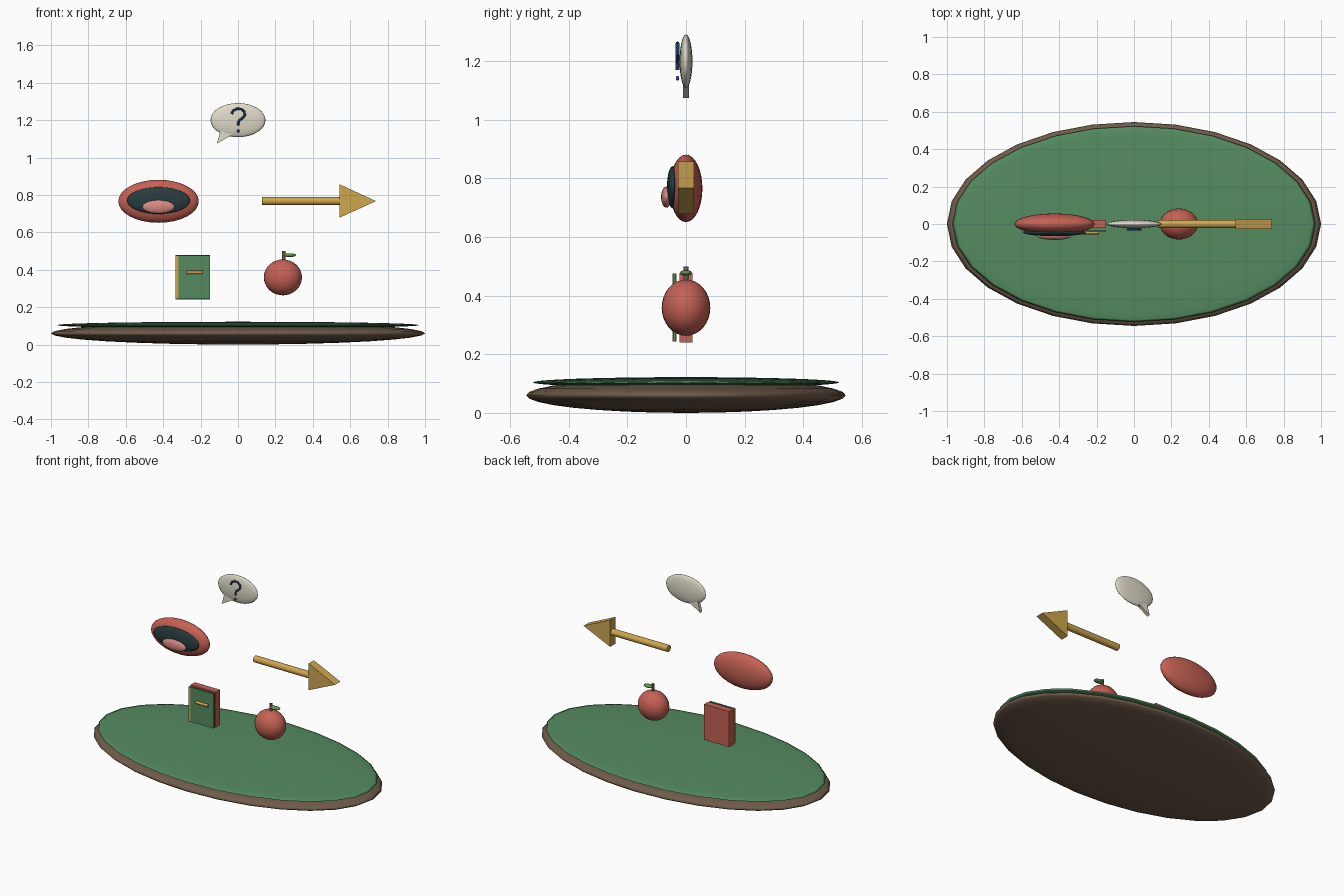
import bpy, bmesh, math

if "Cube" in bpy.data.objects:
    bpy.data.objects.remove(bpy.data.objects["Cube"])


def mat(name, rgb):
    m = bpy.data.materials.new(name)
    m.diffuse_color = (*rgb, 1)
    m.use_nodes = True
    m.node_tree.nodes["Principled BSDF"].inputs["Base Color"].default_value = m.diffuse_color
    return m


BROWN = mat("earth", (0.16, 0.105, 0.07))
GREEN = mat("green", (0.09, 0.26, 0.12))
RED = mat("red", (0.56, 0.12, 0.09))
GOLD = mat("gold", (0.62, 0.38, 0.08))
CREAM = mat("cream", (0.74, 0.70, 0.58))
DARK = mat("dark", (0.02, 0.045, 0.05))
PINK = mat("pink", (0.68, 0.25, 0.22))
BLUE = mat("blue", (0.04, 0.09, 0.22))
LEAF = mat("leaf", (0.14, 0.30, 0.08))


def finish(name, material, smooth=True):
    o = bpy.context.object
    o.name = name
    o.data.materials.append(material)
    if smooth:
        bpy.ops.object.shade_smooth_by_angle(angle=math.radians(40))
    return o


def ellipsoid(name, loc, radii, material, seg=28, rings=16):
    bpy.ops.mesh.primitive_uv_sphere_add(segments=seg, ring_count=rings, location=loc)
    bpy.context.object.scale = radii
    bpy.ops.object.transform_apply(location=False, rotation=False)
    o = finish(name, material, False)
    bpy.ops.object.shade_smooth()
    return o


def box(name, lo, hi, material):
    bpy.ops.mesh.primitive_cube_add(size=1, location=[(a + b) / 2 for a, b in zip(lo, hi)])
    bpy.context.object.scale = [b - a for a, b in zip(lo, hi)]
    bpy.ops.object.transform_apply(location=False, rotation=False)
    return finish(name, material, False)


def rod(name, loc, radius, length, material, along_x=False, verts=16):
    rot = (0, math.pi / 2, 0) if along_x else (0, 0, 0)
    bpy.ops.mesh.primitive_cylinder_add(vertices=verts, radius=radius, depth=length,
                                        location=loc, rotation=rot)
    return finish(name, material)


def prism(name, outline, half_depth, material):
    """Extrude an (x, z) outline symmetrically along y."""
    bm = bmesh.new()
    face = bm.faces.new([bm.verts.new((x, -half_depth, z)) for x, z in outline])
    ext = bmesh.ops.extrude_face_region(bm, geom=[face])["geom"]
    bmesh.ops.translate(bm, vec=(0, 2 * half_depth, 0),
                        verts=[v for v in ext if isinstance(v, bmesh.types.BMVert)])
    bmesh.ops.recalc_face_normals(bm, faces=bm.faces)
    me = bpy.data.meshes.new(name)
    bm.to_mesh(me)
    bm.free()
    o = bpy.data.objects.new(name, me)
    me.materials.append(material)
    bpy.context.collection.objects.link(o)
    return o


# oval base with grass top
ellipsoid("base", (0, 0, 0.06), (1.0, 0.545, 0.06), BROWN)
ellipsoid("grass_top", (0, 0, 0.104), (0.97, 0.523, 0.018), GREEN)

# open mouth
ellipsoid("lips", (-0.425, 0, 0.766), (0.215, 0.056, 0.115), RED)
ellipsoid("mouth_opening", (-0.425, -0.045, 0.77), (0.168, 0.02, 0.072), DARK)
ellipsoid("tongue", (-0.425, -0.067, 0.736), (0.087, 0.018, 0.036), PINK)

# arrow
rod("arrow_shaft", (0.342, 0, 0.767), 0.022, 0.43, GOLD, along_x=True)
prism("arrow_head", [(0.542, 0.678), (0.738, 0.767), (0.542, 0.857)], 0.028, GOLD)

# speech bubble with tail
ellipsoid("bubble", (0, 0, 1.2), (0.147, 0.022, 0.091), CREAM)
prism("bubble_tail", [(-0.113, 1.074), (-0.025, 1.125), (-0.092, 1.15)], 0.011, CREAM)

# hook and dot symbol on the bubble
path = [(-0.034, 1.232), (-0.026, 1.25), (-0.006, 1.261), (0.018, 1.259), (0.035, 1.244),
        (0.036, 1.224), (0.022, 1.209), (0.007, 1.199), (0.002, 1.187), (0.002, 1.17)]
cu = bpy.data.curves.new("bubble_hook", "CURVE")
cu.dimensions = "3D"
cu.bevel_depth = 0.0065
cu.bevel_resolution = 2
cu.use_fill_caps = True
sp = cu.splines.new("POLY")
sp.points.add(len(path) - 1)
for p, (x, z) in zip(sp.points, path):
    p.co = (x, -0.029, z, 1)
hook = bpy.data.objects.new("bubble_hook", cu)
bpy.context.collection.objects.link(hook)
bpy.ops.object.select_all(action="DESELECT")
hook.select_set(True)
bpy.context.view_layer.objects.active = hook
bpy.ops.object.convert(target="MESH")
finish("bubble_hook", BLUE)
ellipsoid("bubble_dot", (0.001, -0.029, 1.142), (0.008, 0.006, 0.008), BLUE, 12, 8)

# book
box("book_block", (-0.335, -0.022, 0.24), (-0.15, 0.022, 0.478), RED)
box("book_cover", (-0.333, -0.044, 0.243), (-0.151, -0.034, 0.475), GREEN)
box("book_spine_strip", (-0.335, -0.046, 0.243), (-0.319, -0.032, 0.475), GOLD)
rod("book_clasp", (-0.232, -0.046, 0.386), 0.009, 0.088, GOLD, along_x=True, verts=12)

# apple
ellipsoid("apple", (0.24, 0, 0.359), (0.102, 0.083, 0.096), RED)
rod("apple_stem", (0.245, 0, 0.47), 0.009, 0.06, BROWN, verts=12)
ellipsoid("apple_leaf", (0.276, 0, 0.478), (0.035, 0.02, 0.01), LEAF, 16, 8)
